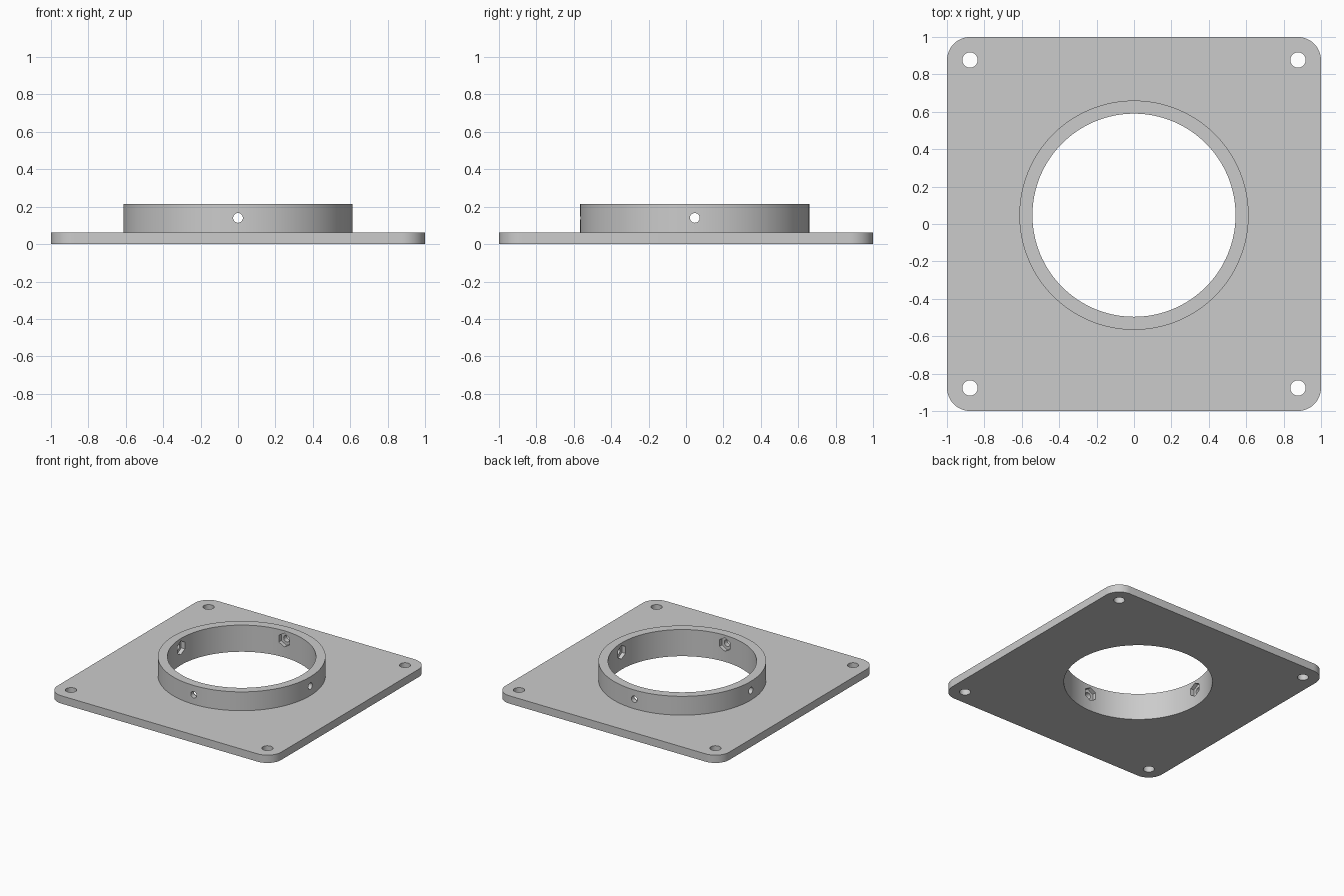
import bpy, bmesh
from math import radians, pi, cos, sin
from mathutils import Matrix

if "Cube" in bpy.data.objects:
    bpy.data.objects.remove(bpy.data.objects["Cube"], do_unlink=True)

PLATE_H, RING_H = 0.063, 0.215
RING_Y, OUTER, INNER = 0.047, 0.613, 0.543
HOLE, CORNER, SCREW_Z = 0.877, 0.125, 0.14

grey = bpy.data.materials.new("light grey")
grey.use_nodes = True
colour = (0.6, 0.6, 0.6, 1)
grey.diffuse_color = colour
grey.node_tree.nodes["Principled BSDF"].inputs["Base Color"].default_value = colour


def make_object(name, bm):
    bmesh.ops.recalc_face_normals(bm, faces=bm.faces)
    mesh = bpy.data.meshes.new(name)
    bm.to_mesh(mesh)
    bm.free()
    mesh.materials.append(grey)
    obj = bpy.data.objects.new(name, mesh)
    bpy.context.collection.objects.link(obj)
    return obj


def cylinder(name, radius, length, location, turn=Matrix(), sides=32):
    bm = bmesh.new()
    bmesh.ops.create_cone(bm, cap_ends=True, segments=sides, radius1=radius,
                          radius2=radius, depth=length,
                          matrix=Matrix.Translation(location) @ turn)
    return make_object(name, bm)


def combine(target, tool, operation):
    mod = target.modifiers.new(operation.lower(), "BOOLEAN")
    mod.operation, mod.object, mod.solver = operation, tool, "EXACT"
    bpy.context.view_layer.objects.active = target
    bpy.ops.object.modifier_apply(modifier=mod.name)
    bpy.data.objects.remove(tool, do_unlink=True)


# Square base plate with rounded corners
bm = bmesh.new()
outline = []
for k, (sx, sy) in enumerate([(1, 1), (-1, 1), (-1, -1), (1, -1)]):
    for i in range(13):
        a = (k + i / 12) * pi / 2
        outline.append(bm.verts.new((sx * (1 - CORNER) + CORNER * cos(a),
                                     sy * (1 - CORNER) + CORNER * sin(a), 0)))
base = bm.faces.new(outline)
solid = bmesh.ops.extrude_face_region(bm, geom=[base])["geom"]
bmesh.ops.translate(bm, vec=(0, 0, PLATE_H),
                    verts=[v for v in solid if isinstance(v, bmesh.types.BMVert)])
flange = make_object("flange_plate_with_collar", bm)

# Raised collar and its bore
collar_low = PLATE_H / 2
collar = cylinder("collar", OUTER, RING_H - collar_low,
                  (0, RING_Y, (RING_H + collar_low) / 2), sides=128)
combine(flange, collar, "UNION")
combine(flange, cylinder("bore", INNER, 1, (0, RING_Y, 0), sides=128), "DIFFERENCE")

# Corner mounting holes
for x in (-HOLE, HOLE):
    for y in (-HOLE, HOLE):
        combine(flange, cylinder("mount_hole", 0.041, 1, (x, y, 0)), "DIFFERENCE")

# Radial screw holes with hexagonal nut pockets on the inside of the collar
across = Matrix.Rotation(radians(90), 4, "Y") @ Matrix.Rotation(radians(90), 4, "Z")
for angle in (0, 90):
    turn = Matrix.Rotation(radians(angle), 4, "Z") @ across
    centre = (0, RING_Y, SCREW_Z)
    combine(flange, cylinder("screw_hole", 0.026, 1.6, centre, turn), "DIFFERENCE")
    combine(flange, cylinder("nut_pocket", 0.055, 2 * (INNER + 0.03), centre, turn, 6),
            "DIFFERENCE")

# Smooth the round walls, keep the rims sharp
bpy.ops.object.select_all(action="DESELECT")
flange.select_set(True)
bpy.context.view_layer.objects.active = flange
bpy.ops.object.shade_smooth_by_angle(angle=radians(30))
